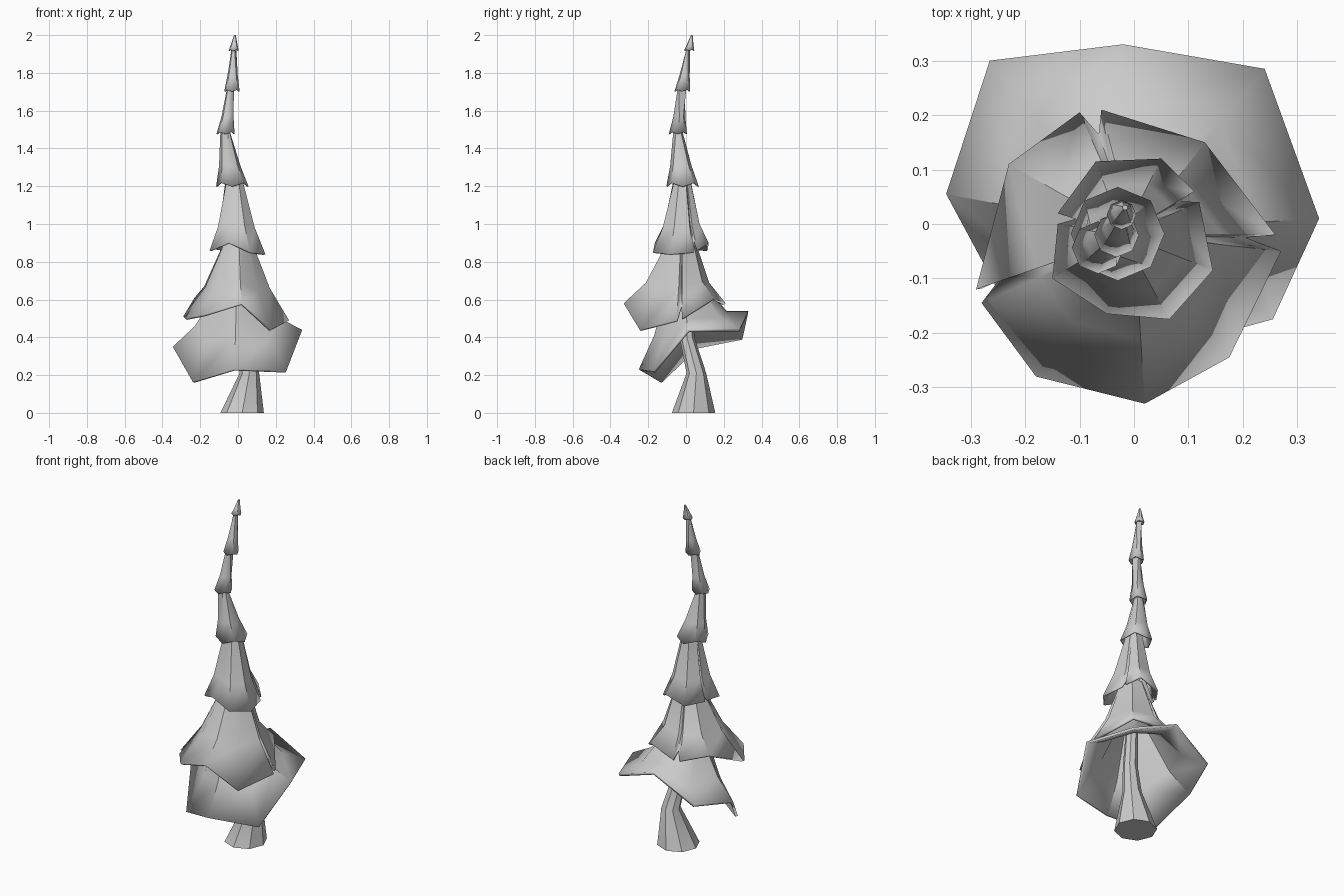
import bpy, bmesh, math
from mathutils import Vector


def finish(name, rings, thickness=0.0, cap=False):
    """Loft a list of equal-length rings (bottom to top) into an object."""
    bm = bmesh.new()
    vr = [[bm.verts.new(p) for p in ring] for ring in rings]
    n = len(rings[0])
    for lo, hi in zip(vr, vr[1:]):
        for i in range(n):
            j = (i + 1) % n
            bm.faces.new((lo[i], lo[j], hi[j], hi[i]))
    bm.faces.new(vr[-1])
    if cap:
        bm.faces.new(vr[0][::-1])
    me = bpy.data.meshes.new(name)
    bm.to_mesh(me)
    bm.free()
    ob = bpy.data.objects.new(name, me)
    bpy.context.collection.objects.link(ob)
    bpy.ops.object.select_all(action='DESELECT')
    ob.select_set(True)
    bpy.context.view_layer.objects.active = ob
    bpy.ops.object.shade_smooth_by_angle(angle=math.radians(40))
    if thickness:
        mod = ob.modifiers.new("shell", 'SOLIDIFY')
        mod.thickness = thickness
        mod.offset = -1
    return ob


def circle(x, y, z, r, n=8):
    return [(x + r * math.cos(math.tau * i / n), y + r * math.sin(math.tau * i / n), z)
            for i in range(n)]


def tier(name, rim, mid, top, thickness):
    """Hanging skirt: jagged rim, flared middle ring, small top ring.
    mid = (radius factor, height, share of rim jag); top = (x, y, z, r)."""
    f, zm, g = mid
    c = Vector(top[:2])
    mean = sum(p[2] for p in rim) / len(rim)
    mids, tops = [], []
    for x, y, z in rim:
        d = Vector((x, y)) - c
        m, t = c + d * f, c + d.normalized() * top[3]
        mids.append((m.x, m.y, zm + g * (z - mean)))
        tops.append((t.x, t.y, top[2]))
    return finish(name, [rim, mids, tops], thickness)


# Bent trunk with flared foot
finish("trunk", [circle(0.022, 0.04, 0.0, 0.115), circle(0.06, 0.055, 0.21, 0.052),
                 circle(0.03, 0.005, 0.40, 0.04), circle(0.0, -0.01, 0.75, 0.03)], cap=True)

# Bottom skirt, tipped toward the front
tier("skirt_1", [(0.34, 0.01, 0.44), (0.24, 0.285, 0.445), (-0.02, 0.33, 0.54),
                 (-0.265, 0.30, 0.40), (-0.345, 0.055, 0.35), (-0.24, -0.14, 0.165),
                 (-0.02, -0.25, 0.23), (0.255, -0.175, 0.22)],
     (0.66, 0.46, 0.42), (0.0, -0.01, 0.70, 0.08), 0.015)

# Second skirt with three torn slits
tier("skirt_2", [(0.26, -0.02, 0.50), (0.13, 0.15, 0.605), (-0.06, 0.21, 0.58),
                 (-0.065, 0.165, 0.62), (-0.10, 0.205, 0.58), (-0.23, 0.11, 0.61),
                 (-0.29, -0.12, 0.51), (-0.235, -0.095, 0.58), (-0.28, -0.145, 0.50),
                 (-0.18, -0.28, 0.52), (0.02, -0.33, 0.58), (0.175, -0.245, 0.44),
                 (0.27, -0.05, 0.49), (0.205, -0.025, 0.57)],
     (0.62, 0.68, 0.3), (0.0, -0.02, 0.93, 0.065), 0.013)

# Third skirt with two slits
tier("skirt_3", [(0.12, 0.04, 0.85), (0.085, 0.042, 0.91), (0.11, 0.06, 0.86),
                 (0.05, 0.12, 0.90), (-0.07, 0.115, 0.86), (-0.14, 0.02, 0.87),
                 (-0.105, 0.01, 0.91), (-0.14, 0.0, 0.87), (-0.15, -0.10, 0.86),
                 (-0.05, -0.165, 0.90), (0.065, -0.175, 0.85), (0.145, -0.085, 0.84)],
     (0.66, 0.99, 0.3), (-0.02, -0.02, 1.24, 0.045), 0.01)

# Narrow upper skirts: (bottom centre x, y, z, r), top (x, y, z, r)
upper = [((-0.03, -0.018, 1.205, 0.086), (-0.07, -0.045, 1.49, 0.027)),
         ((-0.066, -0.043, 1.48, 0.048), (-0.035, -0.02, 1.725, 0.023)),
         ((-0.032, -0.02, 1.705, 0.041), (-0.022, 0.017, 1.93, 0.014)),
         ((-0.023, 0.017, 1.92, 0.027), (-0.016, 0.031, 2.0, 0.005))]
for k, ((x, y, z, r), top) in enumerate(upper):
    rim = [(px, py, pz + (0.15 if i % 2 else -0.08) * r)
           for i, (px, py, pz) in enumerate(circle(x, y, z, r, 8))]
    tier(f"skirt_{k + 4}", rim, (0.66, z + 0.37 * (top[2] - z), 0.3), top, 0.006)
